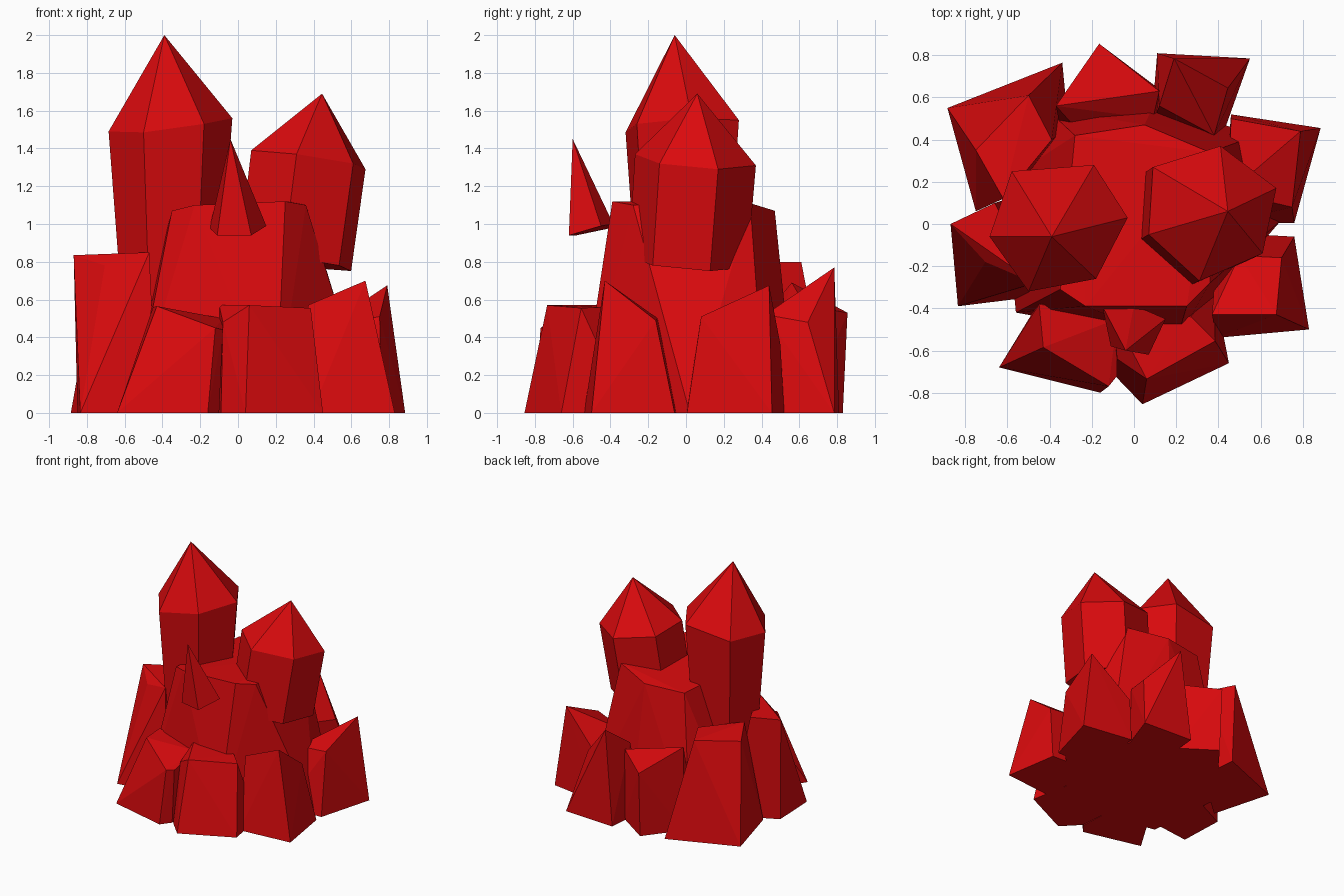
import bpy, bmesh
from mathutils import Vector

red = bpy.data.materials.new("crystal_red")
red.diffuse_color = (0.70, 0.003, 0.004, 1)


def gem(name, points):
    """Flat-faceted convex stone through the given corner points."""
    bm = bmesh.new()
    for p in points:
        bm.verts.new(p)
    bmesh.ops.convex_hull(bm, input=bm.verts[:])
    bmesh.ops.delete(bm, geom=[v for v in bm.verts if not v.link_faces], context='VERTS')
    bmesh.ops.dissolve_limit(bm, angle_limit=0.02, verts=bm.verts[:], edges=bm.edges[:])
    bmesh.ops.recalc_face_normals(bm, faces=bm.faces[:])
    me = bpy.data.meshes.new(name)
    bm.to_mesh(me)
    bm.free()
    me.materials.append(red)
    ob = bpy.data.objects.new(name, me)
    bpy.context.collection.objects.link(ob)
    return ob


def rock(name, foot, top):
    """Leaning stone with a footprint on the ground and a slanted top."""
    return gem(name, [(x, y, 0) for x, y in foot] + top)


def crystal(name, apex, ring, shift, taper):
    """Pointed six-sided crystal whose shaft follows shift and taper downward."""
    ring = [Vector(p) for p in ring]
    mid = sum(ring, Vector()) / len(ring)
    low = [mid + (p - mid) * taper + Vector(shift) for p in ring]
    return gem(name, ring + low + [Vector(apex)])


# Central stump, spreading towards the ground
rock("core", [(.20, -.56), (-.56, -.42), (-.62, .20), (-.42, .55), (.10, .58), (.58, .42), (.70, .02)],
     [(-.35, -.31, 1.07), (-.23, -.39, 1.10), (.25, -.39, 1.12), (.36, -.28, 1.10),
      (.36, .34, 1.11), (.05, .47, 1.07), (-.28, .42, 1.06)])

# Two large crystals
crystal("tall_crystal", (-.39, -.06, 2.0),
        [(-.685, -.06, 1.49), (-.50, -.32, 1.485), (-.18, -.26, 1.53),
         (-.03, .03, 1.56), (-.19, .28, 1.55), (-.58, .25, 1.50)],
        (0, 0, -.9), .79)
crystal("leaning_crystal", (.445, .06, 1.69),
        [(.07, -.05, 1.39), (.31, -.27, 1.37), (.61, -.14, 1.32),
         (.675, .17, 1.29), (.41, .37, 1.31), (.09, .27, 1.37)],
        (-.07, -.04, -.54), .98)

# Small front shard
gem("small_shard", [(-.04, -.60, 1.45), (-.15, -.39, .98), (-.11, -.58, .94),
                    (.07, -.62, .94), (.15, -.45, .99), (0, -.385, 1.0)])

# Ring of rocks around the base
rock("back_left_rock", [(-.885, .55), (-.34, .765), (-.31, .45), (-.75, .06)],
     [(-.50, .61, .80), (-.75, .35, .76), (-.62, .12, .80), (-.39, .40, .80)])
rock("left_rock", [(-.85, -.02), (-.835, -.39), (-.43, -.34), (-.5, .15)],
     [(-.87, 0, .835), (-.705, -.18, .78), (-.47, -.28, .85), (-.66, .10, .84)])
rock("back_rock", [(-.16, .83), (-.37, .56), (-.33, .35), (.1, .35), (.12, .64)],
     [(-.165, .855, .53), (.12, .63, .57), (-.37, .56, .69), (-.28, .46, .57), (.09, .50, .50)])
rock("back_right_rock", [(.55, .785), (.11, .81), (.08, .45), (.42, .42)],
     [(.19, .785, .77), (.445, .645, .48), (.38, .42, .52), (.12, .56, .60)])
rock("right_rock", [(.885, .455), (.76, .005), (.42, 0), (.46, .52)],
     [(.79, .44, .675), (.75, .08, .51), (.45, .15, .45), (.46, .50, .36)])
rock("front_right_rock", [(.83, -.50), (.76, -.06), (.40, -.04), (.39, -.54)],
     [(.675, -.43, .70), (.70, -.16, .49), (.50, -.15, .50), (.37, -.43, .57)])
rock("front_rock", [(.04, -.855), (.45, -.66), (.38, -.30), (-.13, -.30), (-.09, -.72)],
     [(.06, -.735, .57), (.385, -.555, .555), (.27, -.44, .56), (-.10, -.43, .57), (-.08, -.64, .48)])
rock("front_left_rock", [(-.64, -.68), (-.16, -.80), (-.10, -.72), (-.12, -.30), (-.45, -.37)],
     [(-.43, -.585, .565), (-.12, -.77, .45), (-.08, -.72, .44), (-.08, -.45, .50), (-.45, -.38, .56)])
